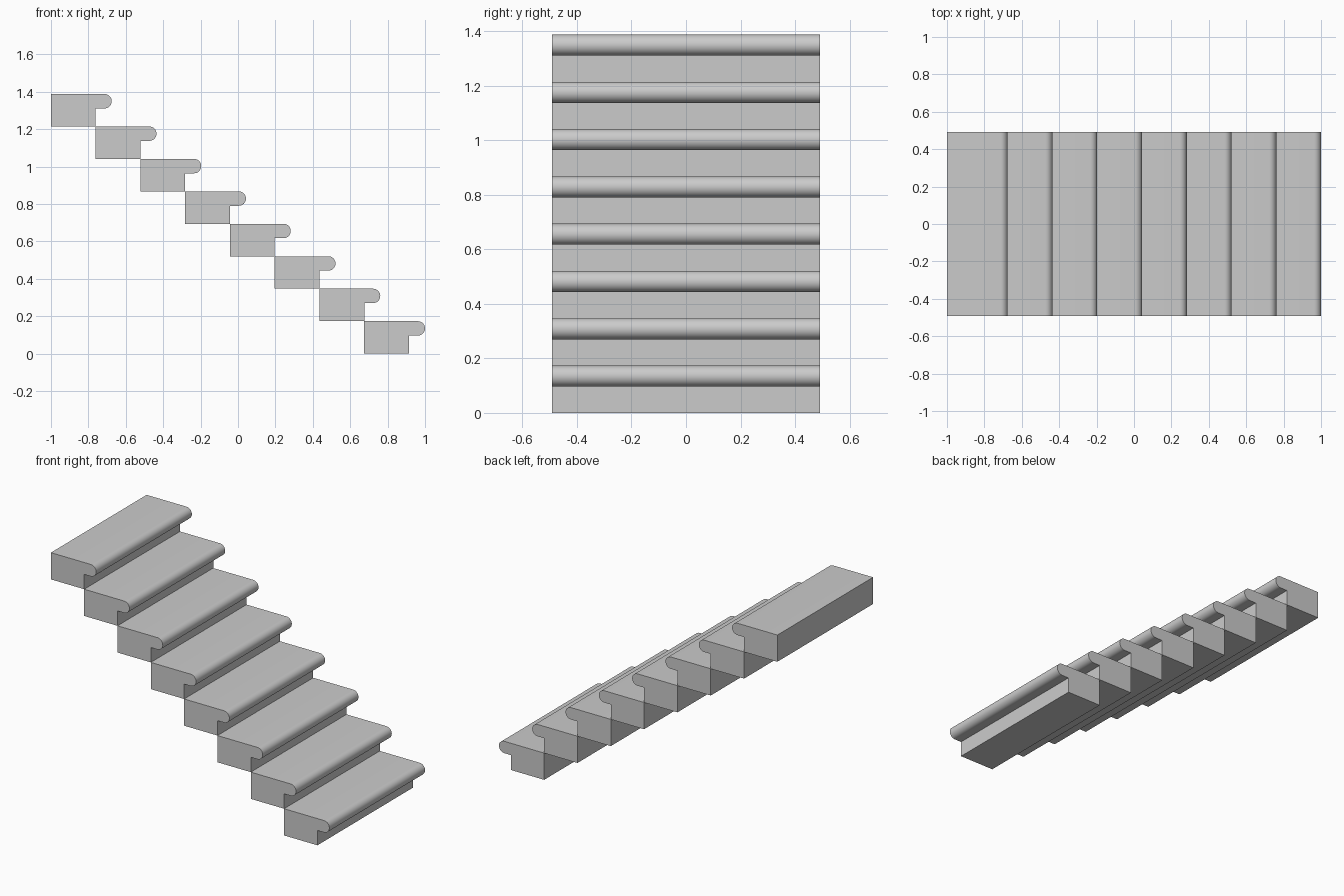
import bpy, bmesh, math

if "Cube" in bpy.data.objects:
    bpy.data.objects.remove(bpy.data.objects["Cube"])

STEPS = 8
RISE, RUN = 0.1735, 0.2393
DEPTH = 0.325            # tread depth including nosing
HALF_W = 0.491
THICK = 0.077            # nosing thickness
R = THICK / 2


def step_profile():
    """Side outline of one step: riser block with a half-round nosing."""
    cx, cz = DEPTH - R, RISE - R
    pts = [(0, 0), (RUN, 0), (RUN, RISE - THICK)]
    n = 16
    for i in range(n + 1):
        a = -math.pi / 2 + math.pi * i / n
        pts.append((cx + R * math.cos(a), cz + R * math.sin(a)))
    pts.append((0, RISE))
    return pts


def make_step_mesh():
    bm = bmesh.new()
    face = bm.faces.new([bm.verts.new((x, -HALF_W, z)) for x, z in step_profile()])
    ext = bmesh.ops.extrude_face_region(bm, geom=[face])
    verts = [g for g in ext["geom"] if isinstance(g, bmesh.types.BMVert)]
    bmesh.ops.translate(bm, verts=verts, vec=(0, 2 * HALF_W, 0))
    bmesh.ops.recalc_face_normals(bm, faces=bm.faces)
    mesh = bpy.data.meshes.new("step")
    bm.to_mesh(mesh)
    bm.free()
    return mesh


# Flight of steps, lowest at the right, climbing to the left
mesh = make_step_mesh()
for i in range(STEPS):
    step = bpy.data.objects.new(f"step_{i + 1}", mesh)
    step.location = (1 - DEPTH - i * RUN, 0, i * RISE)
    bpy.context.collection.objects.link(step)

# Smooth nosing, sharp corners (mesh is shared by all steps)
step.select_set(True)
bpy.context.view_layer.objects.active = step
bpy.ops.object.shade_smooth_by_angle(angle=math.radians(30))
